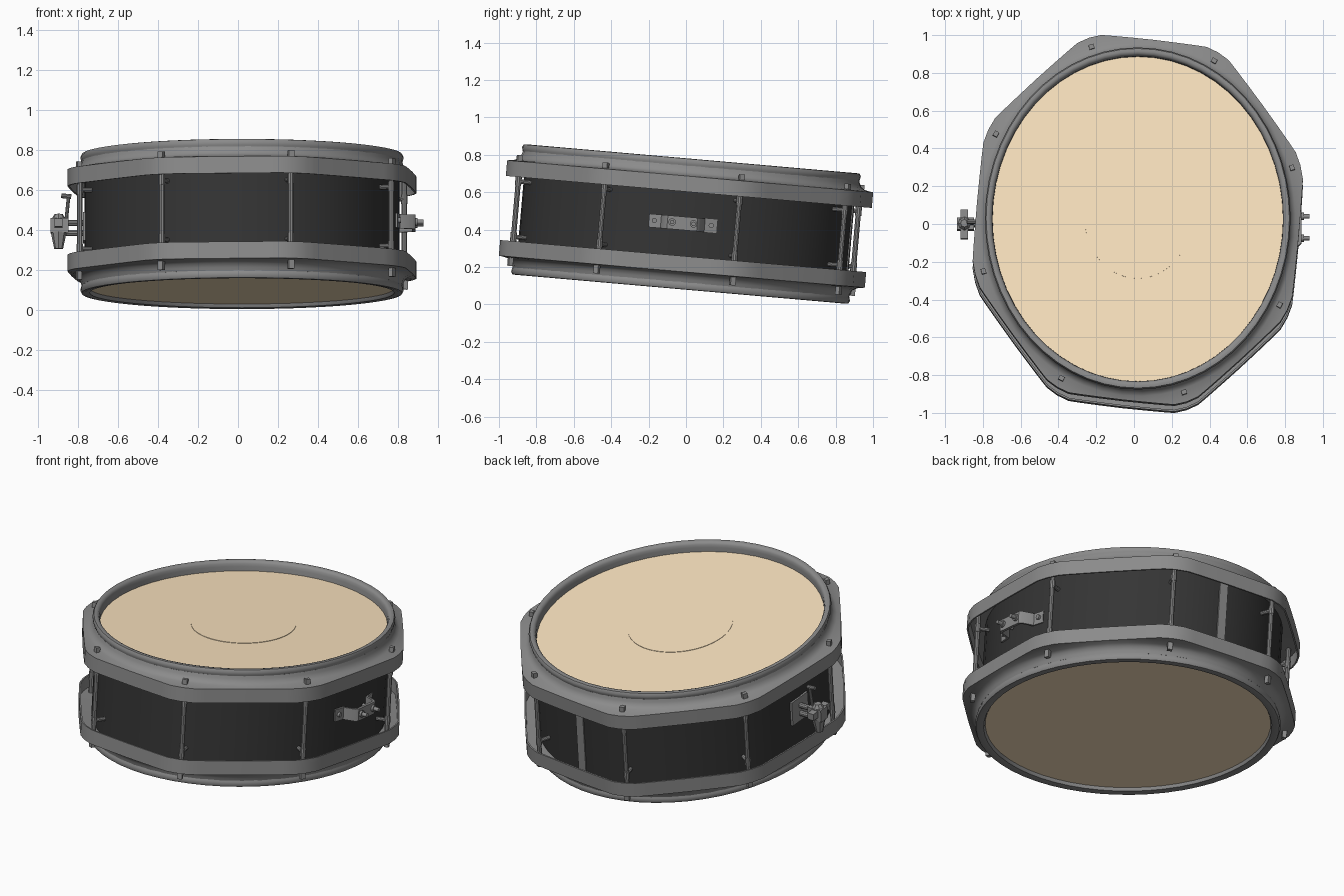
import bpy, bmesh
from math import sin, cos, radians, pi
from mathutils import Matrix, Vector

if "Cube" in bpy.data.objects:
    bpy.data.objects.remove(bpy.data.objects["Cube"])

# Whole drum leans about x; round parts are squashed in x
PLACE = Matrix.Translation((0.02, 0, 0.43)) @ Matrix.Rotation(radians(-5), 4, 'X')
SQ = 0.89
LUGS = [radians(16.7 + 45 * k) for k in range(8)]


def material(name, rgb):
    m = bpy.data.materials.new(name)
    m.diffuse_color = (*rgb, 1)
    m.use_nodes = True
    m.node_tree.nodes["Principled BSDF"].inputs["Base Color"].default_value = m.diffuse_color
    return m


BLACK = material("shell_black", (0.035, 0.035, 0.035))
TAN = material("head_tan", (1.0, 0.8, 0.54))
STEEL = material("steel_grey", (0.26, 0.26, 0.26))


def finish(name, bm, mat=STEEL, angle=35):
    bmesh.ops.recalc_face_normals(bm, faces=bm.faces)
    me = bpy.data.meshes.new(name)
    bm.to_mesh(me)
    bm.free()
    me.transform(PLACE)
    me.shade_smooth()
    me.set_sharp_from_angle(angle=radians(angle))
    me.materials.append(mat)
    ob = bpy.data.objects.new(name, me)
    bpy.context.collection.objects.link(ob)
    return ob


def polar(r, a, z):
    return Vector((SQ * r * cos(a), r * sin(a), z))


def sweep(bm, rings):
    """Join cross-sections into a closed loop."""
    rows = [[bm.verts.new(p) for p in ring] for ring in rings]
    n = len(rows[0])
    for i, a in enumerate(rows):
        b = rows[(i + 1) % len(rows)]
        for j in range(n):
            k = (j + 1) % n
            bm.faces.new((a[j], b[j], b[k], a[k]))


def lathe(bm, profile, seg=56):
    sweep(bm, [[polar(r, 2 * pi * i / seg, z) for r, z in profile] for i in range(seg)])


def disc(bm, r, z0, z1, seg=56):
    lo, hi = ([bm.verts.new(polar(r, 2 * pi * i / seg, z)) for i in range(seg)] for z in (z0, z1))
    bm.faces.new(lo)
    bm.faces.new(hi)
    for i in range(seg):
        j = (i + 1) % seg
        bm.faces.new((lo[i], lo[j], hi[j], hi[i]))


def rod(bm, p, q, r, seg=10, r2=None):
    p, q = Vector(p), Vector(q)
    d = q - p
    m = Matrix.Translation((p + q) / 2) @ d.to_track_quat('Z', 'Y').to_matrix().to_4x4()
    bmesh.ops.create_cone(bm, cap_ends=True, segments=seg, radius1=r, radius2=r2 or r,
                          depth=d.length, matrix=m)


def box(bm, lo, hi, turn=None):
    lo, hi = Vector(lo), Vector(hi)
    m = Matrix.Translation((lo + hi) / 2) @ (turn or Matrix()) @ Matrix.Diagonal((*(hi - lo), 1))
    bmesh.ops.create_cube(bm, size=1, matrix=m)


# Shell
bm = bmesh.new()
lathe(bm, [(0.885, -0.262), (0.885, 0.262), (0.86, 0.262), (0.86, -0.262)])
finish("shell", bm, BLACK)

# Shell seam strip at the back, between two lugs
bm = bmesh.new()
box(bm, (-0.026, -0.005, -0.25), (0.026, 0.005, 0.25))
bm.transform(Matrix.Translation(polar(0.885, radians(84.2), 0)) @ Matrix.Rotation(radians(-5), 4, 'Z'))
finish("seam_strip", bm)

# Outline of the eight-cornered clamping bands
outline = []
for a in LUGS:
    for off, r in ((-8, 0.989), (-4.2, 1.006), (0, 1.01), (4.2, 1.006), (8, 0.989),
                   (15, 0.968), (22.5, 0.961), (30, 0.968)):
        outline.append((a + radians(off), r))

# Per side: sign, radius inside the hoop, head height
for side, s, inner, head in (("top", 1, 0.864, 0.291), ("bottom", -1, 0.847, 0.328)):
    # Band: outer wall with a coved flange, open towards the shell
    bm = bmesh.new()
    sweep(bm, [[polar(r - 0.01, a, s * 0.172), polar(r, a, s * 0.172), polar(r, a, s * 0.256),
                polar(0.938, a, s * 0.264), polar(0.918, a, s * 0.276), polar(0.908, a, s * 0.296),
                polar(0.903, a, s * 0.312), polar(0.88, a, s * 0.312),
                polar(0.88, a, s * 0.252), polar(r - 0.01, a, s * 0.246)] for a, r in outline])
    finish(side + "_band", bm, angle=40)

    # Rolled hoop
    bm = bmesh.new()
    prof = [(0.9, 0.262), (0.9, 0.305), (0.906, 0.318), (0.909, 0.335), (0.902, 0.348),
            (0.888, 0.35), (inner + 0.01, 0.346), (inner + 0.003, 0.334), (inner, 0.318),
            (inner, 0.262)]
    lathe(bm, [(r, s * z) for r, z in prof])
    finish(side + "_hoop", bm, angle=50)

    # Drum head
    bm = bmesh.new()
    disc(bm, inner + 0.004, s * (head - 0.007), s * head)
    finish(side + "_head", bm, TAN)

# Raised centre dot on the top head
bm = bmesh.new()
disc(bm, 0.315, 0.288, 0.2935)
finish("centre_dot", bm, TAN)

# Lugs: post, inward pins, square-headed screws
for i, a in enumerate(LUGS):
    bm = bmesh.new()
    rod(bm, polar(0.953, a, -0.25), polar(0.953, a, 0.25), 0.014)
    for s in (1, -1):
        rod(bm, polar(0.955, a, s * 0.148), polar(0.875, a, s * 0.148), 0.012)
        rod(bm, polar(0.953, a, s * 0.125), polar(0.953, a, s * 0.172), 0.017)
    finish(f"lug_post_{i + 1}", bm)
    bm = bmesh.new()
    for lo, hi in ((0.25, 0.29), (-0.305, -0.25)):
        c = polar(0.958, a, 0)
        box(bm, c + Vector((-0.012, -0.014, lo)), c + Vector((0.012, 0.014, hi)),
            Matrix.Rotation(a, 4, 'Z'))
    finish(f"lug_screws_{i + 1}", bm)

# Snare release on the left: plate, body, lever
bm = bmesh.new()
box(bm, (-0.797, -0.075, -0.09), (-0.775, 0.08, 0.055))
finish("release_plate", bm)

bm = bmesh.new()
box(bm, (-0.958, -0.032, -0.045), (-0.868, 0.032, 0.028))
for z in (-0.045, 0.005):
    rod(bm, (-0.78, 0, z), (-0.88, 0, z), 0.016)
rod(bm, (-0.918, 0, -0.04), (-0.918, 0, -0.125), 0.04, 8, 0.022)
rod(bm, (-0.918, 0, 0.025), (-0.918, 0, 0.05), 0.036, 8, 0.02)
box(bm, (-0.938, -0.08, -0.02), (-0.898, 0.075, 0.02))
finish("release_body", bm)

bm = bmesh.new()
rod(bm, (-0.882, 0, 0.0), (-0.868, 0, 0.14), 0.009)
rod(bm, (-0.905, 0, 0.142), (-0.855, 0, 0.138), 0.012)
finish("release_lever", bm)

# Snare anchor bracket on the right: bent strip
bm = bmesh.new()
path = [(0.778, -0.20), (0.79, -0.135), (0.855, -0.115), (0.868, -0.10), (0.868, 0.06),
        (0.855, 0.075), (0.79, 0.10), (0.778, 0.165)]
t = 0.016
loop = path + [(x - t, y + (0.008 if y < -0.02 else -0.008)) for x, y in reversed(path)]
face = bm.faces.new([bm.verts.new((x, y, -0.034)) for x, y in loop])
ext = bmesh.ops.extrude_face_region(bm, geom=[face])
bmesh.ops.translate(bm, vec=(0, 0, 0.072),
                    verts=[v for v in ext["geom"] if isinstance(v, bmesh.types.BMVert)])
finish("anchor_bracket", bm)

# Bolts on the bracket
bm = bmesh.new()
for y in (-0.075, 0.04):
    rod(bm, (0.80, y, 0.004), (0.91, y, 0.004), 0.012, 12)
    rod(bm, (0.866, y, 0.004), (0.88, y, 0.004), 0.02, 12)
for y in (-0.17, 0.135):
    rod(bm, (0.77, y, 0.004), (0.795, y, 0.004), 0.014, 12)
finish("anchor_bolts", bm)
